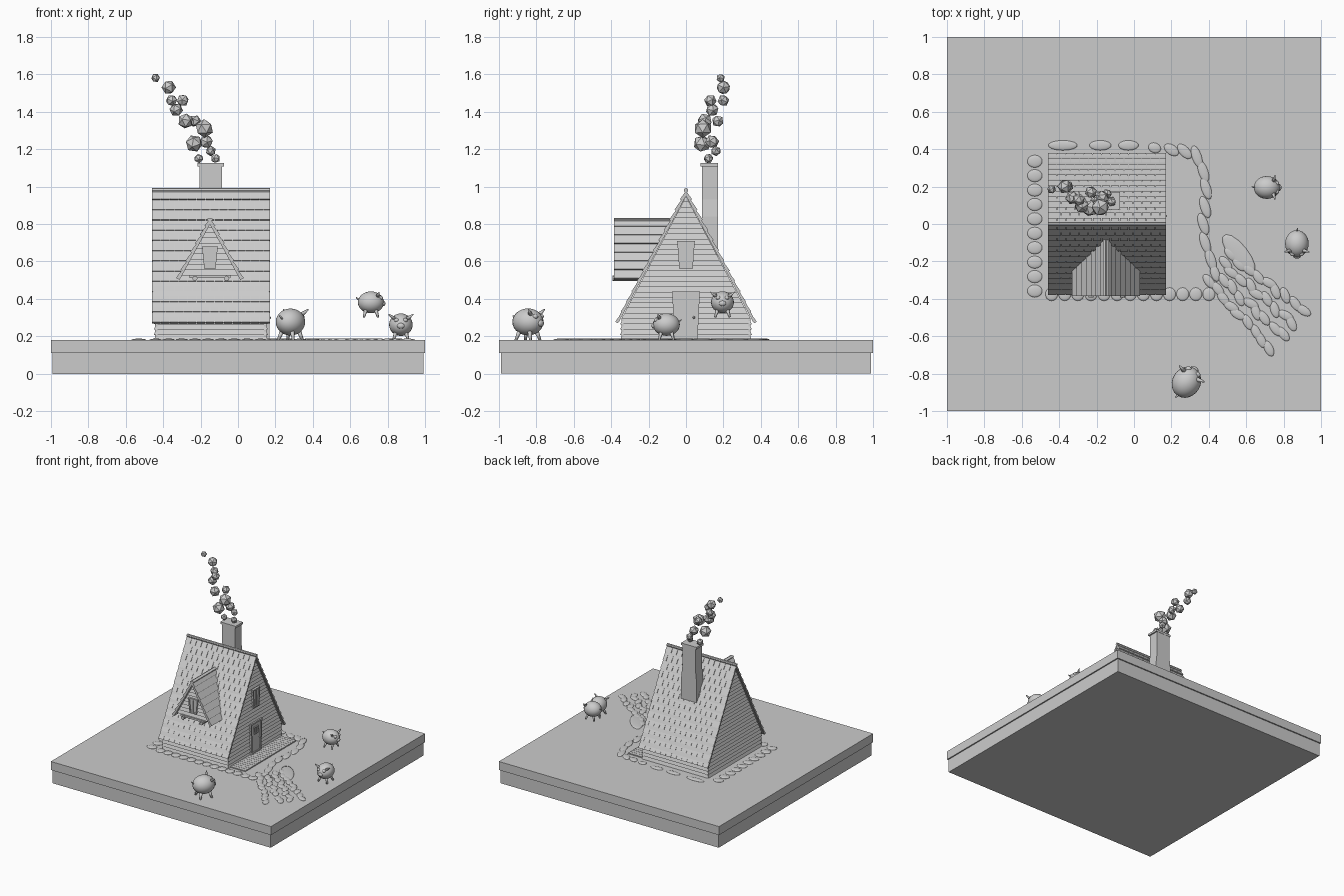
import bpy, bmesh, math, random
from mathutils import Matrix, Vector

if "Cube" in bpy.data.objects:
    bpy.data.objects.remove(bpy.data.objects["Cube"])
random.seed(4)

clay = bpy.data.materials.new("plain_grey")
clay.diffuse_color = (0.6, 0.6, 0.6, 1)
clay.use_nodes = True
clay.node_tree.nodes["Principled BSDF"].inputs["Base Color"].default_value = clay.diffuse_color


def finish(bm, name, smooth=False):
    bmesh.ops.recalc_face_normals(bm, faces=bm.faces)
    me = bpy.data.meshes.new(name)
    bm.to_mesh(me)
    bm.free()
    me.materials.append(clay)
    ob = bpy.data.objects.new(name, me)
    bpy.context.collection.objects.link(ob)
    if smooth:
        for p in me.polygons:
            p.use_smooth = True
    return ob


def loft(bm, *rings):
    """Closed solid through rings of equal length."""
    vs = [[bm.verts.new(p) for p in r] for r in rings]
    n = len(vs[0])
    for a, b in zip(vs, vs[1:]):
        for i in range(n):
            bm.faces.new((a[i], a[(i + 1) % n], b[(i + 1) % n], b[i]))
    bm.faces.new(vs[0])
    bm.faces.new(vs[-1])


def box(bm, x0, x1, y0, y1, z0, z1):
    loft(bm, *[[(x0, y0, z), (x1, y0, z), (x1, y1, z), (x0, y1, z)] for z in (z0, z1)])


def ball(bm, pos, size, rot=0.0, seg=16):
    m = Matrix.Translation(pos) @ Matrix.Rotation(rot, 4, 'Z') @ Matrix.Diagonal((*size, 1))
    bmesh.ops.create_uvsphere(bm, u_segments=seg, v_segments=seg // 2 + 2, radius=1, matrix=m)


def rod(bm, a, b, r1, r2, seg=8):
    a, b = Vector(a), Vector(b)
    d = b - a
    m = Matrix.Translation((a + b) / 2) @ d.to_track_quat('Z', 'Y').to_matrix().to_4x4()
    bmesh.ops.create_cone(bm, cap_ends=True, segments=seg, radius1=r1, radius2=r2, depth=d.length, matrix=m)


# wall frames: (across, height, outward) -> world
def right(u, z, d): return (0.145 + d, u, z)
def left(u, z, d): return (-0.435 - d, u, z)
def front(u, z, d): return (u, -0.338 - d, z)
def back(u, z, d): return (u, 0.338 + d, z)
def dorm(u, z, d): return (u - 0.15, -0.35 - d, z)


def siding(bm, wall, z0, z1, n, half, mid=0.0):
    """Lapped boards whose half width follows half(z)."""
    for i in range(n):
        a, b = z0 + (z1 - z0) * i / n, z0 + (z1 - z0) * (i + 1) / n
        loft(bm, *[[wall(mid - half(z), z, -0.005), wall(mid + half(z), z, -0.005),
                    wall(mid + half(z), z, t), wall(mid - half(z), z, t)] for z, t in ((a, 0.014), (b, 0.003))])


def framed(bm, wall, w0, w1, z0, z1, t, depth, bars=True):
    """Tapered opening: panel, four frame pieces and a glazing bar."""
    o = [(-w0, z0), (w0, z0), (w1, z1), (-w1, z1)]
    n = [(-w0 + t, z0 + t), (w0 - t, z0 + t), (w1 - t, z1 - t), (-w1 + t, z1 - t)]
    pieces = [([o[i], o[(i + 1) % 4], n[(i + 1) % 4], n[i]], depth) for i in range(4)] + [(n, depth - 0.007)]
    if bars:
        pieces.append(([(-0.004, z0 + t), (0.004, z0 + t), (0.004, z1 - t), (-0.004, z1 - t)], depth))
    for poly, d in pieces:
        loft(bm, [wall(u, z, 0) for u, z in poly], [wall(u, z, d) for u, z in poly])


def row(half, ze, zr, n, i, s, thick):
    """Cross-section of one overlapping roof course."""
    sl = Vector((-half * s, zr - ze))
    out = Vector(((zr - ze) * s, half)).normalized()
    e = Vector((half * s, ze))
    a, b = e + sl * (i / n), e + sl * ((i + 1) / n)
    return [a - out * thick, a + out * 0.004, b - out * 0.004, b - out * thick]


# ground slabs
bm = bmesh.new()
box(bm, -0.99, 0.99, -0.99, 0.99, 0, 0.11)
finish(bm, "lower_slab")
bm = bmesh.new()
box(bm, -1, 1, -1, 1, 0.11, 0.18)
finish(bm, "upper_slab")

# house body and siding
ZE, ZR, HALF = 0.275, 0.985, 0.375


def wall_half(z): return 0.345 if z < 0.285 else max(0.002, (ZR - z) * HALF / ZR * ZR / (ZR - ZE) - 0.02)


bm = bmesh.new()
prof = [(-0.338, 0.18), (0.338, 0.18), (0.338, 0.29), (0, 0.94), (-0.338, 0.29)]
loft(bm, *[[(x, y, z) for y, z in prof] for x in (-0.435, 0.145)])
finish(bm, "house_body")
bm = bmesh.new()
for w in (left, right):
    siding(bm, w, 0.18, 0.945, 27, wall_half)
for w in (front, back):
    siding(bm, w, 0.18, 0.29, 4, lambda z: 0.298, -0.145)
finish(bm, "wall_siding")

# main roof: staggered courses of shingles
bm = bmesh.new()
N = 13
for s in (-1, 1):
    loft(bm, *[[(x, s * HALF, ZE), (x, 0, ZR - 0.008), (x, 0, ZR - 0.035), (x, s * (HALF - 0.016), ZE)]
               for x in (-0.455, 0.165)])
    for i in range(N):
        p = row(HALF, ZE, ZR, N, i, s, 0.012)
        cuts = [-0.46] + [-0.46 + 0.048 * k + (0.024 if i % 2 else 0) for k in range(1, 13)] + [0.17]
        for a, b in zip(cuts, cuts[1:]):
            loft(bm, *[[(x, y, z) for y, z in p] for x in (a, b - (0.003 if b < 0.17 else 0))])
finish(bm, "main_roof")
bm = bmesh.new()
rod(bm, (-0.46, 0, 0.98), (0.17, 0, 0.98), 0.012, 0.012)
finish(bm, "ridge_pole")


# dormer, its back ends cut to the roof slope
def on_roof(z): return -(ZR - z) * HALF / (ZR - ZE) + 0.012


bm = bmesh.new()
tri = [(-0.30, 0.525), (0.0, 0.525), (-0.15, 0.815)]
loft(bm, [(x, -0.35, z) for x, z in tri], [(x, on_roof(z), z) for x, z in tri])
siding(bm, dorm, 0.525, 0.81, 10, lambda z: max(0.002, (0.815 - z) * 0.15 / 0.29))
finish(bm, "dormer_wall")
bm = bmesh.new()
for s in (-1, 1):
    for i in range(7):
        p = row(0.178, 0.51, 0.835, 7, i, s, 0.018)
        loft(bm, [(x - 0.15, -0.385, z) for x, z in p], [(x - 0.15, on_roof(z), z) for x, z in p])
finish(bm, "dormer_roof")
bm = bmesh.new()
box(bm, -0.26, -0.04, -0.375, -0.26, 0.512, 0.527)
for x in (-0.23, -0.06):
    rod(bm, (x, -0.392, 0.51), (x, -0.25, 0.51), 0.014, 0.014)
finish(bm, "dormer_beams")

# windows and door
bm = bmesh.new()
framed(bm, dorm, 0.03, 0.042, 0.56, 0.68, 0.01, 0.024)
finish(bm, "dormer_window")
bm = bmesh.new()
framed(bm, right, 0.036, 0.047, 0.56, 0.71, 0.011, 0.024)
finish(bm, "gable_window")
bm = bmesh.new()
framed(bm, right, 0.062, 0.074, 0.185, 0.44, 0.013, 0.024, False)
framed(bm, right, 0.025, 0.028, 0.34, 0.40, 0.007, 0.025)
ball(bm, right(0.042, 0.3, 0.024), (0.007, 0.007, 0.007), seg=8)
finish(bm, "front_door")

# porch deck
bm = bmesh.new()
for k in range(22):
    y = -0.32 + 0.03 * k
    box(bm, 0.14, 0.29, y, y + 0.028, 0.178, 0.188)
finish(bm, "porch_deck")

# chimney and smoke
bm = bmesh.new()
loft(bm, *[[(x0, 0.085, z), (x1, 0.085, z), (x1, 0.17, z), (x0, 0.17, z)] for z, x0, x1 in
           ((0.62, -0.215, -0.075), (0.84, -0.215, -0.075), (0.93, -0.205, -0.085), (1.11, -0.205, -0.085))])
box(bm, -0.215, -0.075, 0.077, 0.172, 1.108, 1.125)
finish(bm, "chimney")
puffs = [(-.12, .12, 1.15, .026), (-.21, .12, 1.15, .026), (-.145, .16, 1.19, .028), (-.235, .085, 1.23, .047),
         (-.17, .14, 1.24, .038), (-.18, .09, 1.31, .05), (-.28, .1, 1.35, .042), (-.23, .17, 1.35, .033),
         (-.33, .14, 1.41, .037), (-.355, .2, 1.46, .032), (-.295, .13, 1.46, .034), (-.37, .2, 1.53, .039),
         (-.44, .185, 1.58, .024)]
bm = bmesh.new()
for x, y, z, r in puffs:
    m = Matrix.Translation((x, y, z)) @ Matrix.Rotation(random.uniform(0, 3), 4, (1, random.random(), 1))
    bmesh.ops.create_icosphere(bm, subdivisions=1, radius=r, matrix=m)
finish(bm, "smoke_puffs")

# flat stones around the house and along the path
bm = bmesh.new()


def stone(x, y, a, b, rot=0.0): ball(bm, (x, y, 0.18), (a, b, 0.008), rot, 14)


for k in range(10):
    stone(-0.53, 0.335 - 0.077 * k, 0.041, 0.034)
for k in range(13):
    stone(-0.44 + 0.07 * k, -0.375, 0.034, 0.036)
for x, a in ((-.38, .08), (-.18, .06), (-.03, .055), (.11, .035), (.2, .045), (.27, .05)):
    stone(x, 0.42 - max(0, x) * 0.12, a, 0.027, -max(0, x) * 3)
for x, y in ((.335, .36), (.37, .28), (.385, .19), (.38, .09), (.37, 0), (.38, -.1), (.41, -.19)):
    stone(x, y, 0.062, 0.026, -1.25)
stone(0.56, -0.16, 0.13, 0.05, -0.9)
for k in range(9):
    t = k / 8
    cx, cy = 0.46 + 0.36 * t, -0.24 - 0.32 * t
    for j in (-1.5, -0.5, 0.5, 1.5):
        w = 0.062 + 0.03 * t
        stone(cx + j * w * 0.66 + random.uniform(-.01, .01), cy + j * w * 0.75 + random.uniform(-.01, .01),
              0.046, 0.024, -0.85 + random.uniform(-.5, .4))
finish(bm, "path_stones", True)


# round animals
def animal(name, x, y, z, ang, k):
    bm = bmesh.new()
    ball(bm, (0, 0, 0.082), (0.072, 0.063, 0.06), seg=24)
    ball(bm, (0.068, 0, 0.076), (0.012, 0.02, 0.015))
    for s in (-1, 1):
        ball(bm, (0.054, s * 0.023, 0.106), (0.013, 0.014, 0.011))
        rod(bm, (0.036, s * 0.035, 0.115), (0.045, s * 0.066, 0.138), 0.011, 0.003)
        for lx in (-1, 1):
            rod(bm, (lx * 0.026, s * 0.026, 0.045), (lx * 0.039, s * 0.04, 0), 0.011, 0.006)
    rod(bm, (-0.065, 0, 0.095), (-0.082, 0.004, 0.11), 0.005, 0.003)
    ob = finish(bm, name, True)
    bm2 = Matrix.Translation((x, y, z)) @ Matrix.Rotation(ang, 4, 'Z') @ Matrix.Scale(k, 4)
    ob.data.transform(bm2)


animal("large_animal", 0.28, -0.845, 0.178, 1.0, 1.2)
animal("standing_animal", 0.87, -0.105, 0.18, -math.pi / 2, 1)
animal("leaping_animal", 0.71, 0.195, 0.302, 0.0, 0.97)
